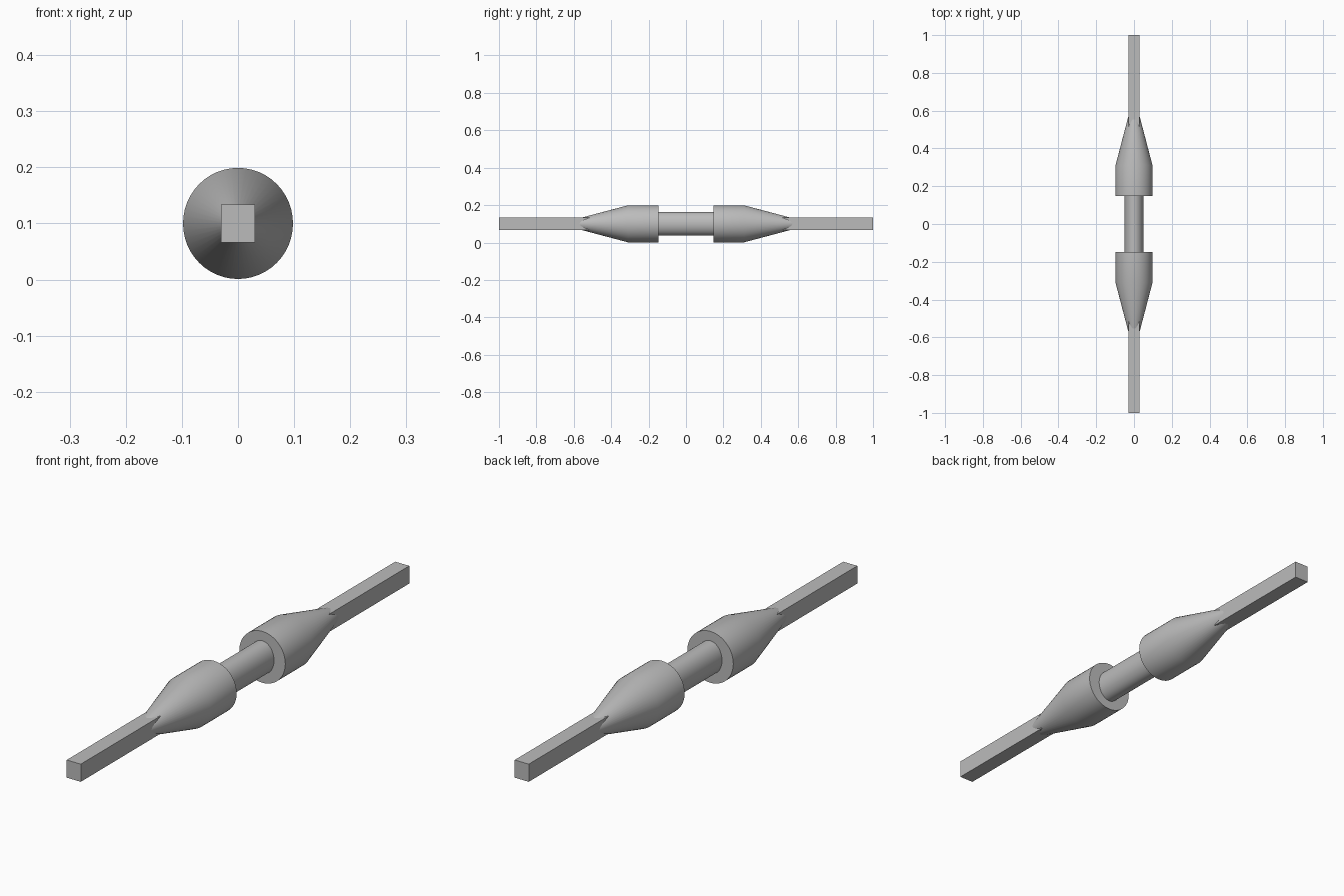
import bpy
import bmesh
import math

cube = bpy.data.objects.get("Cube")
if cube:
    bpy.data.objects.remove(cube, do_unlink=True)

AXIS_Z = 0.1
SEGMENTS = 48

grey = bpy.data.materials.new("plain grey")
grey.use_nodes = True
colour = (0.5, 0.5, 0.5, 1)
grey.diffuse_color = colour
grey.node_tree.nodes["Principled BSDF"].inputs["Base Color"].default_value = colour


def finish(name, bm, smooth):
    bmesh.ops.recalc_face_normals(bm, faces=bm.faces)
    mesh = bpy.data.meshes.new(name)
    bm.to_mesh(mesh)
    bm.free()
    mesh.materials.append(grey)
    obj = bpy.data.objects.new(name, mesh)
    bpy.context.collection.objects.link(obj)
    if smooth:
        bpy.ops.object.select_all(action='DESELECT')
        obj.select_set(True)
        bpy.context.view_layer.objects.active = obj
        bpy.ops.object.shade_smooth_by_angle(angle=math.radians(30))
    return obj


def loft(name, sections):
    """Closed solid through elliptical sections (y, half width, half height)."""
    bm = bmesh.new()
    rings = []
    for y, rx, rz in sections:
        angles = [2 * math.pi * i / SEGMENTS for i in range(SEGMENTS)]
        rings.append([bm.verts.new((rx * math.cos(a), y, AXIS_Z + rz * math.sin(a)))
                      for a in angles])
    for a, b in zip(rings, rings[1:]):
        for i in range(SEGMENTS):
            j = (i + 1) % SEGMENTS
            bm.faces.new((a[i], a[j], b[j], b[i]))
    bm.faces.new(rings[0])
    bm.faces.new(rings[-1])
    return finish(name, bm, True)


def bar(name, y0, y1, width, height):
    bm = bmesh.new()
    bmesh.ops.create_cube(bm, size=1)
    for v in bm.verts:
        v.co = (v.co.x * width, (y0 + y1) / 2 + v.co.y * (y1 - y0),
                AXIS_Z + v.co.z * height)
    return finish(name, bm, False)


# Oval shaft joining the two collars
loft("centre_shaft", [(-0.17, 0.05, 0.063), (0.17, 0.05, 0.063)])

# Tapered collar and square end bar on each side
for side, s in (("front", -1), ("back", 1)):
    loft(side + "_collar", [(s * 0.148, 0.098, 0.099), (s * 0.31, 0.098, 0.099),
                            (s * 0.6, 0.022, 0.022)])
    bar(side + "_bar", *sorted((s * 0.4, s * 1.0)), 0.06, 0.068)
